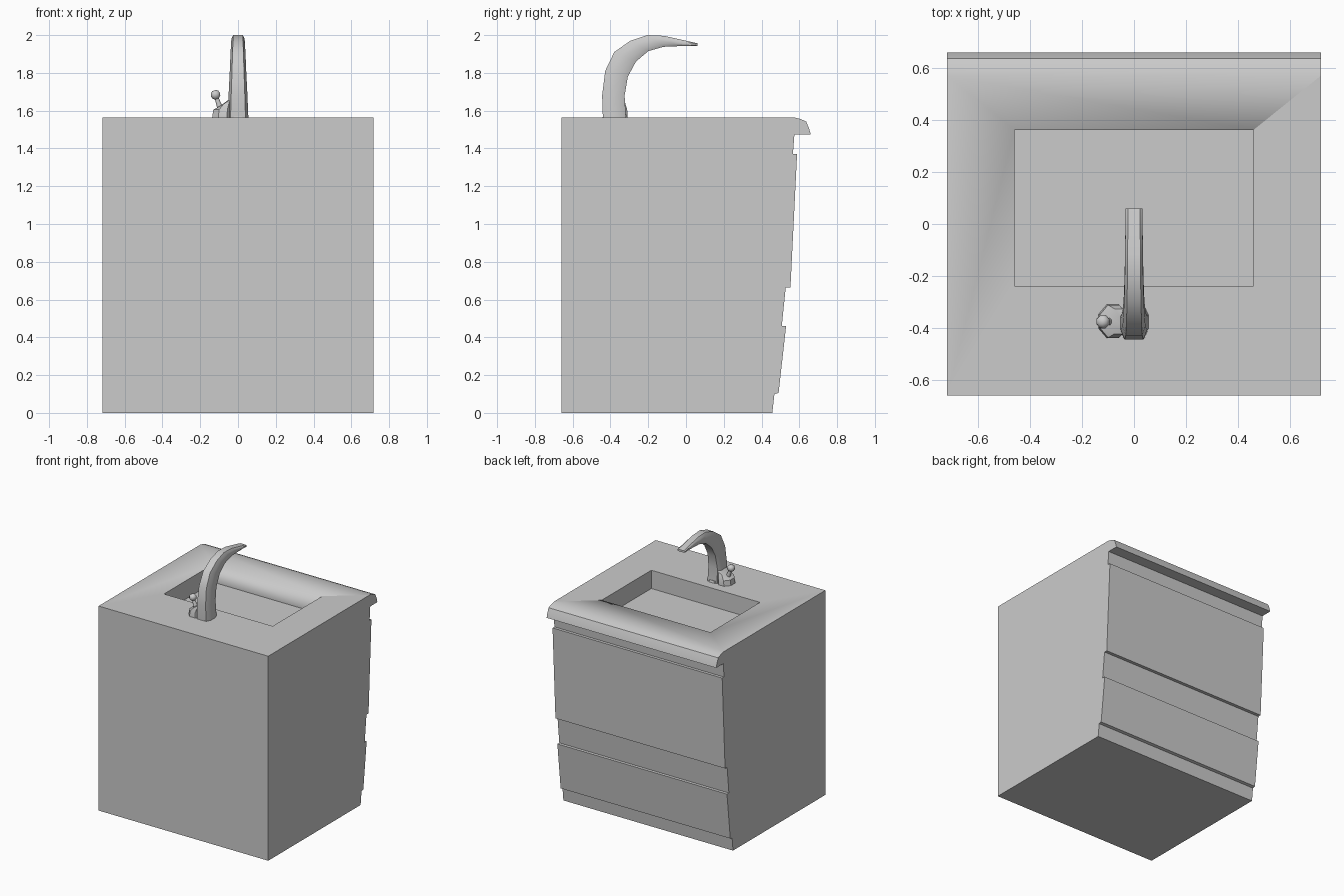
import bpy, bmesh, math
from mathutils import Vector

if "Cube" in bpy.data.objects:
    bpy.data.objects.remove(bpy.data.objects["Cube"])


def finish(name, bm, angle=35):
    bmesh.ops.recalc_face_normals(bm, faces=bm.faces)
    me = bpy.data.meshes.new(name)
    bm.to_mesh(me)
    bm.free()
    ob = bpy.data.objects.new(name, me)
    bpy.context.collection.objects.link(ob)
    bpy.ops.object.select_all(action='DESELECT')
    ob.select_set(True)
    bpy.context.view_layer.objects.active = ob
    bpy.ops.object.shade_smooth_by_angle(angle=math.radians(angle))
    return ob


def loft(name, rings, angle=35):
    bm = bmesh.new()
    loops = [[bm.verts.new(p) for p in r] for r in rings]
    n = len(loops[0])
    for a, b in zip(loops, loops[1:]):
        for i in range(n):
            bm.faces.new((a[i], a[(i + 1) % n], b[(i + 1) % n], b[i]))
    bm.faces.new(loops[0])
    bm.faces.new(loops[-1])
    return finish(name, bm, angle)


def ring(center, rx, ry, n=8, tilt=(0, 0, 1)):
    q = Vector((0, 0, 1)).rotation_difference(Vector(tilt))
    return [Vector(center) + q @ Vector((rx * math.cos((i + .5) * 2 * math.pi / n),
                                         ry * math.sin((i + .5) * 2 * math.pi / n), 0))
            for i in range(n)]


# Cabinet: side profile with drawer panels and overhanging counter lip
profile = [(-.66, 0), (.457, 0), (.468, .10), (.49, .105), (.53, .46), (.507, .46),
           (.528, .665), (.553, .665), (.588, 1.37), (.566, 1.37), (.574, 1.475),
           (.66, 1.475), (.652, 1.505), (.636, 1.543), (.605, 1.556), (.57, 1.565), (-.66, 1.565)]
cabinet = loft("cabinet", [[(x, y, z) for y, z in profile] for x in (-.718, .718)])

# Rectangular basin recess
bm = bmesh.new()
bmesh.ops.create_cube(bm, size=1)
for v in bm.verts:
    v.co = Vector((v.co.x * .92, .062 + v.co.y * .6, 1.575 + v.co.z * .3))
cutter = finish("basin_cutter", bm)
cutter.hide_render = True
mod = cabinet.modifiers.new("basin", 'BOOLEAN')
mod.operation = 'DIFFERENCE'
mod.solver = 'EXACT'
mod.object = cutter
bpy.context.view_layer.objects.active = cabinet
bpy.ops.object.modifier_apply(modifier=mod.name)
bpy.data.objects.remove(cutter)

# Faucet spout: outer y, z, inner y, z, half width
stations = [(-.44, 1.56, -.318, 1.56, .055), (-.444, 1.68, -.325, 1.68, .05),
            (-.428, 1.81, -.308, 1.78, .044), (-.38, 1.91, -.265, 1.86, .040),
            (-.295, 1.97, -.20, 1.915, .037), (-.205, 2.0, -.12, 1.938, .035),
            (-.115, 1.996, -.05, 1.941, .034), (.06, 1.957, .06, 1.942, .032)]
rings = []
for oy, oz, iy, iz, w in stations:
    o, i = Vector((0, oy, oz)), Vector((0, iy, iz))
    section = [(.72, 0), (1, .3), (1, .75), (.75, 1), (-.75, 1), (-1, .75), (-1, .3), (-.72, 0)]
    rings.append([o.lerp(i, t) + Vector((s * w, 0, 0)) for s, t in section])
loft("faucet_spout", rings)

# Valve housing beside the spout, its top leaning into the spout
loft("valve_housing", [ring((-.082, -.374, 1.56), .06, .07),
                       ring((-.078, -.374, 1.605), .057, .068),
                       ring((-.06, -.374, 1.645), .047, .052, 8, (-.6, 0, 1)),
                       ring((-.035, -.374, 1.67), .022, .03, 8, (-.9, 0, 1))])

# Low collar at the foot of the faucet
loft("faucet_collar", [ring((0, -.376, 1.56), .06, .072), ring((0, -.376, 1.58), .056, .066)])

# Handle stem and knob
axis = Vector((-.35, 0, 1)).normalized()
foot = Vector((-.095, -.375, 1.615))
loft("handle_knob", [ring(foot + axis * d, r, r, 8, axis) for d, r in
                     [(0, .016), (.05, .012), (.06, .024), (.075, .028), (.09, .022), (.097, .01)]], 50)
